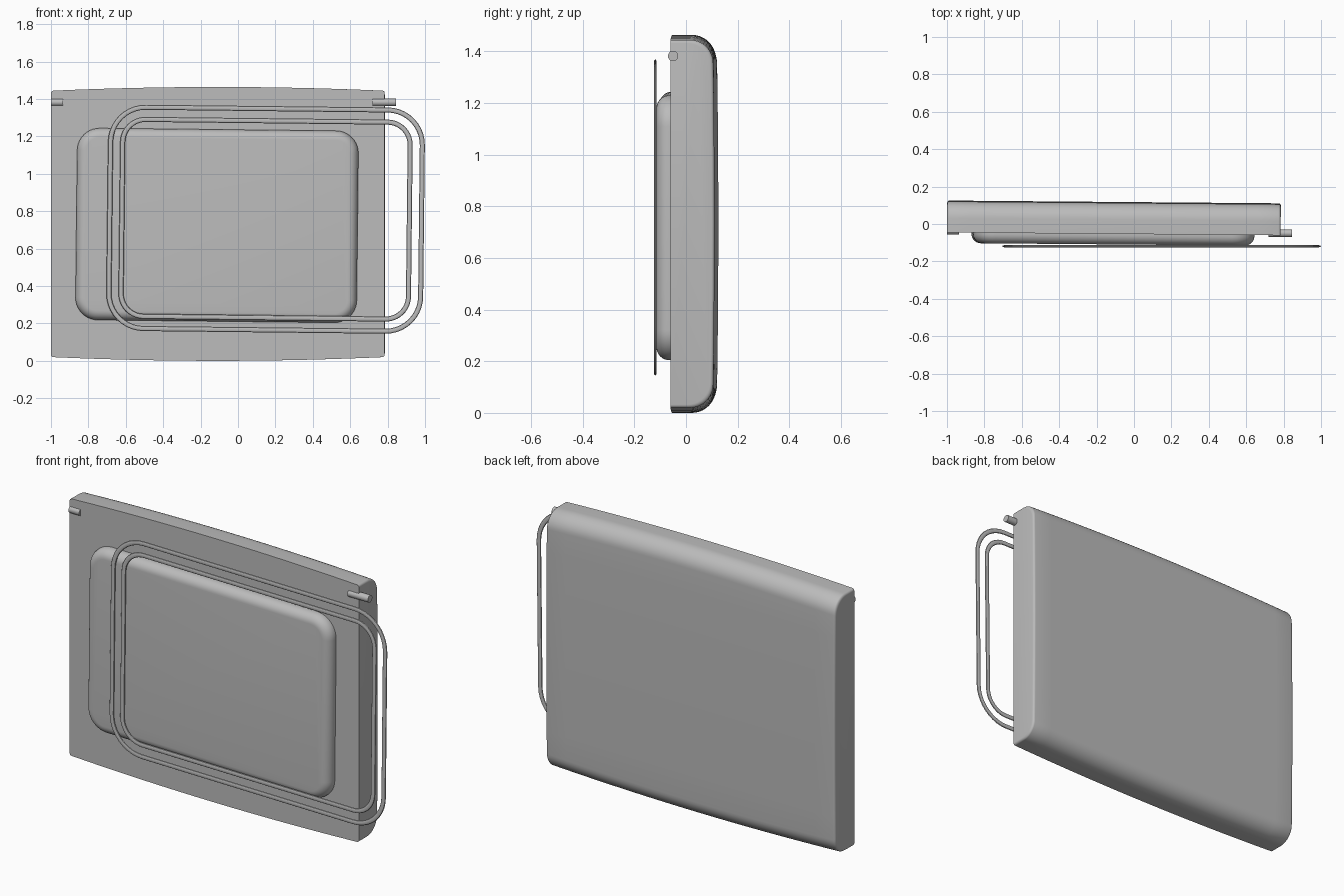
import bpy, bmesh, math
from mathutils import Matrix

cube = bpy.data.objects.get("Cube")
if cube:
    bpy.data.objects.remove(cube, do_unlink=True)

grey = bpy.data.materials.new("plain_grey")
grey.use_nodes = True
grey.diffuse_color = (0.5, 0.5, 0.5, 1)
grey.node_tree.nodes["Principled BSDF"].inputs["Base Color"].default_value = (0.5, 0.5, 0.5, 1)


def loft(name, loops, location, rotation=(0, 0, 0), cyclic=False, caps=True):
    """Skin a list of equal-length closed loops."""
    bm = bmesh.new()
    rings = [[bm.verts.new(p) for p in loop] for loop in loops]
    pairs = list(zip(rings, rings[1:]))
    if cyclic:
        pairs.append((rings[-1], rings[0]))
    for a, b in pairs:
        for i in range(len(a)):
            j = (i + 1) % len(a)
            bm.faces.new((a[i], a[j], b[j], b[i]))
    if caps and not cyclic:
        bm.faces.new(rings[0][::-1])
        bm.faces.new(rings[-1])
    bmesh.ops.recalc_face_normals(bm, faces=bm.faces)
    mesh = bpy.data.meshes.new(name)
    bm.to_mesh(mesh)
    bm.free()
    obj = bpy.data.objects.new(name, mesh)
    bpy.context.collection.objects.link(obj)
    obj.location, obj.rotation_euler = location, rotation
    mesh.materials.append(grey)
    bpy.ops.object.select_all(action="DESELECT")
    obj.select_set(True)
    bpy.context.view_layer.objects.active = obj
    bpy.ops.object.shade_smooth_by_angle(angle=math.radians(35))
    return obj


def rounded_rect(half_x, half_z, radius, y, steps=10):
    """Rounded rectangle outline in the xz plane."""
    points = []
    for quarter, (sx, sz) in enumerate([(1, 1), (-1, 1), (-1, -1), (1, -1)]):
        for k in range(steps + 1):
            a = math.pi / 2 * (quarter + k / steps)
            points.append((sx * (half_x - radius) + radius * math.cos(a), y,
                           sz * (half_z - radius) + radius * math.sin(a)))
    return points


# Main panel: rounded rear edges, bowed top and bottom, small end fillets
def panel_section(x, inset):
    half = 0.732 - 0.02 * (x / 0.89) ** 2 - inset
    back, front, r = 0.088 - inset, -0.083, 0.09
    points = [(x, front, half)]
    for k in range(11):
        a = math.pi / 2 * (1 - k / 10)
        points.append((x, back - 0.005 - r + r * math.cos(a), half - r + r * math.sin(a)))
    for z in (0.5, 0.25):
        points.append((x, back - 0.005 * (z / 0.64) ** 2, z))
    return points + [(x, back, 0)] + [(x, y, -z) for x, y, z in reversed(points)]


fillet = 0.012
turns = [math.pi / 2 * k / 4 for k in range(5)]
left_end = [(-0.892 + fillet * (1 - math.cos(a)), fillet * (1 - math.sin(a))) for a in turns]
middle = [(-0.88 + 1.76 * k / 16, 0) for k in range(1, 16)]
right_end = [(-x, i) for x, i in reversed(left_end)]
loft("main_panel", [panel_section(x, i) for x, i in left_end + middle + right_end],
     (-0.1075, 0.03, 0.732), (0, 0, -0.0084))

# Raised pad on the front
r = 0.05
pad = [rounded_rect(0.752, 0.513, 0.12, 0.02)]
for k in range(9):
    a = math.pi / 2 * k / 8
    inset = r * (1 - math.cos(a))
    pad.append(rounded_rect(0.752 - inset, 0.513 - inset, 0.12 - inset, -r * math.sin(a)))
loft("raised_pad", pad, (-0.1125, -0.059, 0.724), (0, 0.011, -0.0084))

# Two nested thin wire frames
for name, gap in (("outer_frame", 0), ("inner_frame", 0.065)):
    loops = []
    for k in range(10):
        a = math.tau * k / 10
        inset = gap + 0.0135 * (1 - math.cos(a))
        loops.append(rounded_rect(0.847 - inset, 0.605 - inset, 0.2 - inset, 0.0058 * math.sin(a)))
    loft(name, loops, (0.1475, -0.119, 0.757), (0, 0.011, 0), cyclic=True)

# Hinge pins near the top corners
for name, start, end, y in (("right_hinge_pin", -1.0, -0.935, -0.037),
                            ("left_hinge_pin", 0.72, 0.845, -0.05)):
    loops = [[(x, 0.02 * math.cos(math.tau * k / 20), 0.02 * math.sin(math.tau * k / 20))
              for k in range(20)] for x in (start, end)]
    loft(name, loops, (0, y, 1.382))
